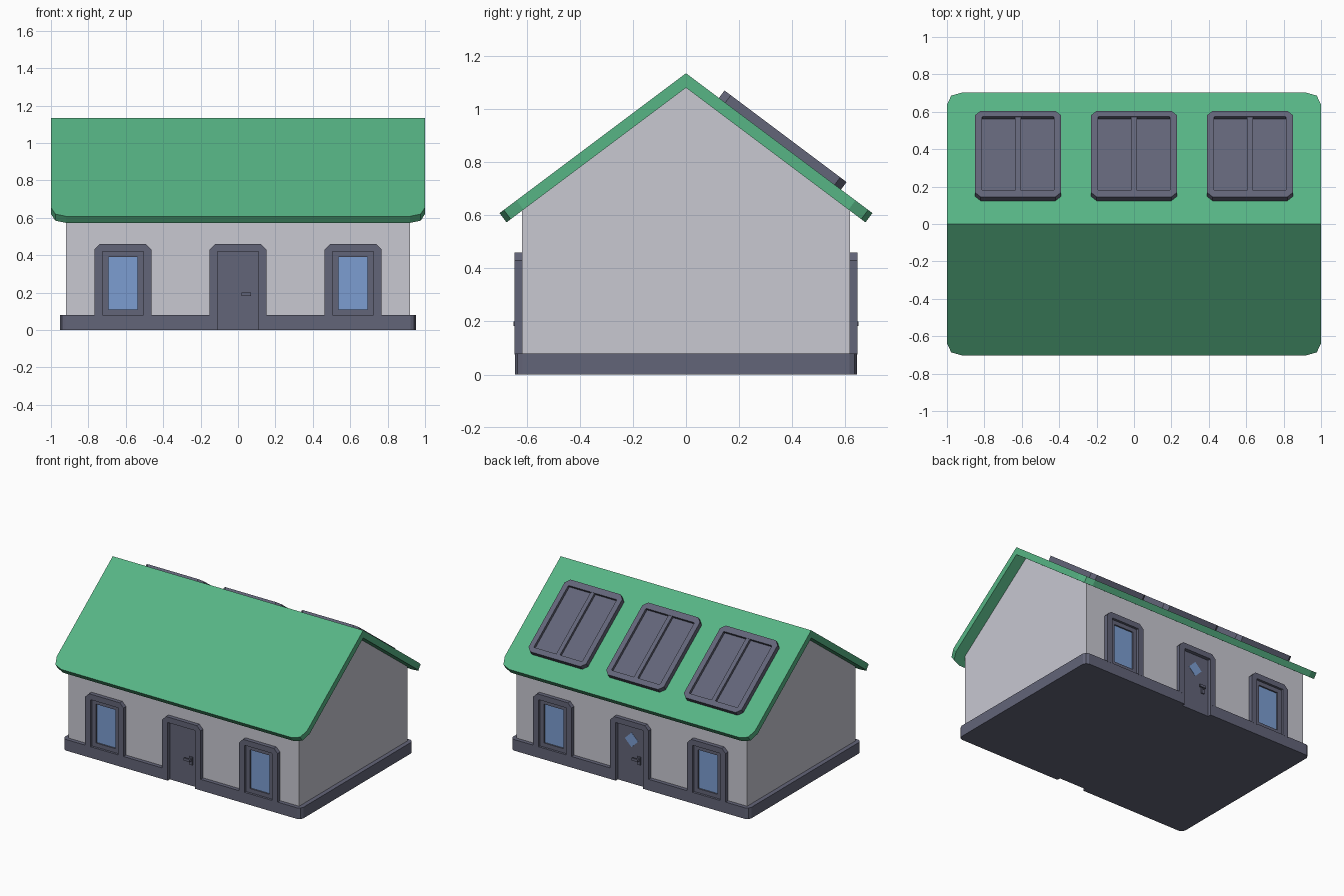
import bpy, bmesh, math
from mathutils import Matrix, Vector

if "Cube" in bpy.data.objects:
    bpy.data.objects.remove(bpy.data.objects["Cube"])


def material(name, rgb):
    m = bpy.data.materials.new(name)
    m.diffuse_color = (*rgb, 1)
    m.use_nodes = True
    m.node_tree.nodes["Principled BSDF"].inputs["Base Color"].default_value = m.diffuse_color
    return m


GREEN = material("roof green", (0.095, 0.46, 0.235))
GREY = material("wall grey", (0.58, 0.58, 0.64))
SLATE = material("slate trim", (0.123, 0.128, 0.188))
BLUE = material("glass blue", (0.20, 0.34, 0.64))


def finish(name, bm, mat):
    bmesh.ops.recalc_face_normals(bm, faces=bm.faces)
    me = bpy.data.meshes.new(name)
    bm.to_mesh(me)
    bm.free()
    me.materials.append(mat)
    ob = bpy.data.objects.new(name, me)
    bpy.context.collection.objects.link(ob)
    return ob


def prism_bm(pts, w0, w1, mx, hole=None):
    """Extrude a 2D outline from w0 to w1; hole is a matching inner outline."""
    bm = bmesh.new()

    def loop(p, w):
        return [bm.verts.new(mx @ Vector((u, v, w))) for u, v in p]

    def band(a, b):
        for i in range(len(a)):
            j = (i + 1) % len(a)
            bm.faces.new((a[i], a[j], b[j], b[i]))

    lo, hi = loop(pts, w0), loop(pts, w1)
    band(lo, hi)
    if hole:
        ilo, ihi = loop(hole, w0), loop(hole, w1)
        band(ilo, ihi)
        band(lo, ilo)
        band(hi, ihi)
    else:
        bm.faces.new(lo)
        bm.faces.new(hi)
    return bm


def prism(name, pts, w0, w1, mx, mat, hole=None):
    return finish(name, prism_bm(pts, w0, w1, mx, hole), mat)


def rect(u0, u1, v0, v1):
    return [(u0, v0), (u1, v0), (u1, v1), (u0, v1)]


def chamfered(u0, u1, v0, v1, c):
    return [(u0 + c, v0), (u1 - c, v0), (u1, v0 + c), (u1, v1 - c),
            (u1 - c, v1), (u0 + c, v1), (u0, v1 - c), (u0, v0 + c)]


# Drawing planes: front wall (u=x, v=z, w outwards), gable, roof slope
FRONT = Matrix(((1, 0, 0, 0), (0, 0, -1, 0), (0, 1, 0, 0), (0, 0, 0, 1)))
BACK = Matrix.Rotation(math.pi, 4, 'Z') @ FRONT
GABLE = Matrix(((0, 0, 1, 0), (1, 0, 0, 0), (0, 1, 0, 0), (0, 0, 0, 1)))
SLOPE = Matrix(((1, 0, 0, 0), (0, 0.8, 0.6, 0), (0, -0.6, 0.8, 1.135), (0, 0, 0, 1)))

# Walls with gables
W = 0.617
prism("walls", [(-W, 0.005), (W, 0.005), (W, 0.62), (0, 1.083), (-W, 0.62)],
      -0.92, 0.92, GABLE, GREY)

# Plinth, notched at both doors
X, Y, D, c = 0.952, 0.645, 0.616, 0.01
half = [(-X, -Y + 0.03), (-X + c, -Y + c), (-X + 0.03, -Y), (-0.11, -Y), (-0.11, -D),
        (0.11, -D), (0.11, -Y), (X - 0.03, -Y), (X - c, -Y + c), (X, -Y + 0.03)]
prism("plinth", half + [(-x, -y) for x, y in half], 0, 0.08, Matrix(), SLATE)

# Roof: one slope with rounded eave corners, cut at the ridge and mirrored
E = 0.878
right = [(1, 0), (1, E - 0.08), (0.977, E - 0.02), (0.92, E)]
bm = prism_bm(right + [(-x, s) for x, s in reversed(right)], -0.044, 0, SLOPE)
bmesh.ops.bisect_plane(bm, geom=bm.verts[:] + bm.edges[:] + bm.faces[:], dist=1e-5,
                       plane_co=(0, 0, 0), plane_no=(0, 1, 0), clear_inner=True)
for f in [f for f in bm.faces if all(abs(v.co.y) < 1e-4 for v in f.verts)]:
    bm.faces.remove(f)
roof = finish("roof", bm, GREEN)
mod = roof.modifiers.new("mirror", 'MIRROR')
mod.use_axis = (False, True, False)


def u_frame(name, cx, hw, mx):
    """Surround open at the bottom, with clipped top corners."""
    pts = [(-hw, 0.075), (-hw, 0.43), (-hw + 0.03, 0.46), (hw - 0.03, 0.46), (hw, 0.43),
           (hw, 0.075), (0.11, 0.075), (0.11, 0.42), (-0.11, 0.42), (-0.11, 0.075)]
    prism(name, [(cx + u, v) for u, v in pts], 0.61, 0.646, mx, SLATE)


for side, mx in (("front", FRONT), ("back", BACK)):
    # Windows
    for label, cx in (("left", -0.615), ("right", 0.615)):
        n = f"{side}_{label}_window"
        u_frame(n + "_surround", cx, 0.153, mx)
        prism(n + "_sash", rect(cx - 0.11, cx + 0.11, 0.075, 0.42), 0.61, 0.629, mx, SLATE,
              rect(cx - 0.078, cx + 0.078, 0.11, 0.39))
        prism(n + "_glass", rect(cx - 0.079, cx + 0.079, 0.109, 0.391), 0.612, 0.619, mx, BLUE)
    # Door
    u_frame(side + "_door_surround", 0, 0.153, mx)
    prism(side + "_door", rect(-0.11, 0.11, 0, 0.42), 0.61, 0.62, mx, SLATE)
    prism(side + "_handle_plate", rect(0.05, 0.073, 0.152, 0.21), 0.618, 0.628, mx, SLATE)
    prism(side + "_handle_stem", rect(0.054, 0.069, 0.182, 0.2), 0.625, 0.64, mx, SLATE)
    prism(side + "_handle_lever", rect(0.02, 0.069, 0.182, 0.2), 0.638, 0.649, mx, SLATE)

# Diamond pane in the back door
def diamond(r):
    return [(0, 0.315 - r), (r, 0.315), (0, 0.315 + r), (-r, 0.315)]


prism("back_door_pane", diamond(0.053), 0.617, 0.622, BACK, BLUE)

# Solar panels on the back slope
for i, cx in enumerate((-0.62, 0, 0.62)):
    n = f"solar_panel_{i + 1}"
    outer = chamfered(cx - 0.23, cx + 0.23, 0.155, 0.73, 0.03)
    prism(n + "_tray", outer, -0.005, 0.015, SLOPE, SLATE)
    prism(n + "_frame", outer, 0.015, 0.035, SLOPE, SLATE,
          chamfered(cx - 0.193, cx + 0.193, 0.199, 0.692, 0.004))
    prism(n + "_bar", rect(cx - 0.015, cx + 0.015, 0.198, 0.693), 0.014, 0.033, SLOPE, SLATE)
